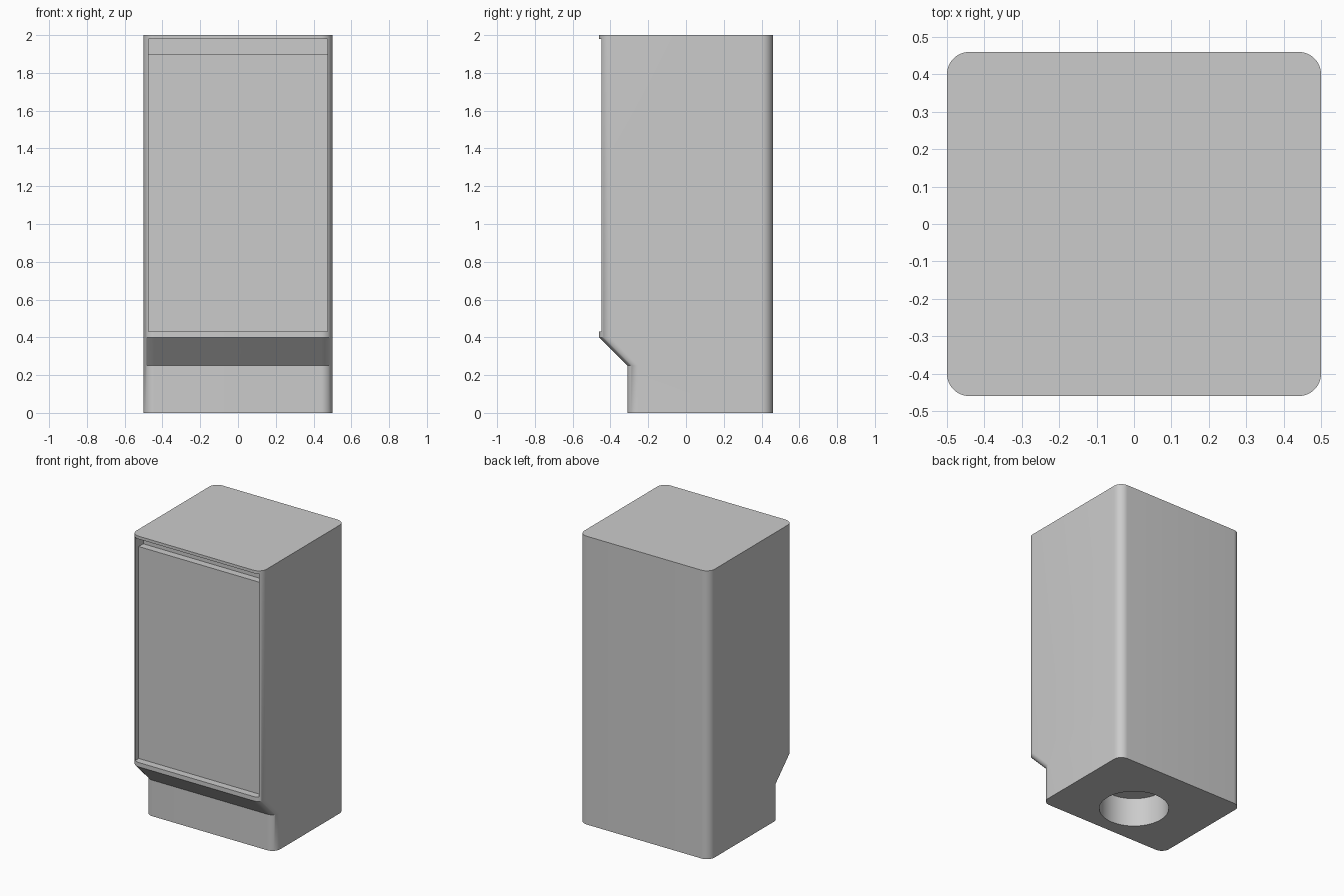
import bpy, bmesh
from math import sin, cos, pi
from mathutils import Matrix, Vector

cube = bpy.data.objects.get("Cube")
if cube:
    bpy.data.objects.remove(cube, do_unlink=True)

GREY = (0.6, 0.6, 0.6, 1.0)
grey = bpy.data.materials.new("plain_grey")
grey.use_nodes = True
grey.diffuse_color = GREY
grey.node_tree.nodes["Principled BSDF"].inputs["Base Color"].default_value = GREY

HALF_X, BACK, FRONT, PLINTH_FRONT = 0.5, 0.46, -0.46, -0.31
RADIUS, STEPS = 0.06, 12


def finish(name, bm):
    """Turn a bmesh into a named grey object."""
    bmesh.ops.recalc_face_normals(bm, faces=bm.faces)
    mesh = bpy.data.meshes.new(name)
    bm.to_mesh(mesh)
    bm.free()
    mesh.materials.append(grey)
    obj = bpy.data.objects.new(name, mesh)
    bpy.context.collection.objects.link(obj)
    return obj


def box(name, low, high):
    low, high = Vector(low), Vector(high)
    bm = bmesh.new()
    bmesh.ops.create_cube(bm, size=1, matrix=Matrix.Translation((low + high) / 2)
                          @ Matrix.Diagonal((*(high - low), 1)))
    return finish(name, bm)


def rounded_section(bm, front, z):
    """Ring of vertices around a rounded rectangle at height z."""
    ring = []
    centres = [(1, BACK - RADIUS), (-1, BACK - RADIUS),
               (-1, front + RADIUS), (1, front + RADIUS)]
    for corner, (side, cy) in enumerate(centres):
        for i in range(STEPS + 1):
            a = (corner + i / STEPS) * pi / 2
            ring.append(bm.verts.new((side * (HALF_X - RADIUS) + RADIUS * cos(a),
                                      cy + RADIUS * sin(a), z)))
    return ring


def cut(target, cutter):
    cutter.hide_render = True
    mod = target.modifiers.new("cut", 'BOOLEAN')
    mod.operation, mod.solver, mod.object = 'DIFFERENCE', 'EXACT', cutter
    bpy.context.view_layer.objects.active = target
    bpy.ops.object.modifier_apply(modifier=mod.name)
    bpy.data.objects.remove(cutter, do_unlink=True)


# Cabinet shell: plinth, sloped undercut and tall body
bm = bmesh.new()
levels = [(PLINTH_FRONT, 0), (PLINTH_FRONT, 0.25), (FRONT, 0.4), (FRONT, 2)]
rings = [rounded_section(bm, front, z) for front, z in levels]
for lower, upper in zip(rings, rings[1:]):
    for i in range(len(lower)):
        j = (i + 1) % len(lower)
        bm.faces.new((lower[i], lower[j], upper[j], upper[i]))
bm.faces.new(rings[0])
bm.faces.new(rings[-1])
cabinet = finish("cabinet", bm)

# Front opening
cut(cabinet, box("opening_cutter", (-0.475, -0.6, 0.43), (0.475, -0.36, 1.98)))

# Round blind hole in the underside
bm = bmesh.new()
bmesh.ops.create_cone(bm, cap_ends=True, segments=64, radius1=0.22, radius2=0.22,
                      depth=0.4)
cut(cabinet, finish("hole_cutter", bm))

# Door panel, leaving a grip slot above it
box("door_panel", (-0.475, -0.41, 0.43), (0.475, -0.36, 1.9))

# Smooth the rounded corners and hole, keep creases sharp
bpy.ops.object.select_all(action='DESELECT')
cabinet.select_set(True)
bpy.context.view_layer.objects.active = cabinet
bpy.ops.object.shade_smooth_by_angle(angle=pi / 6)
